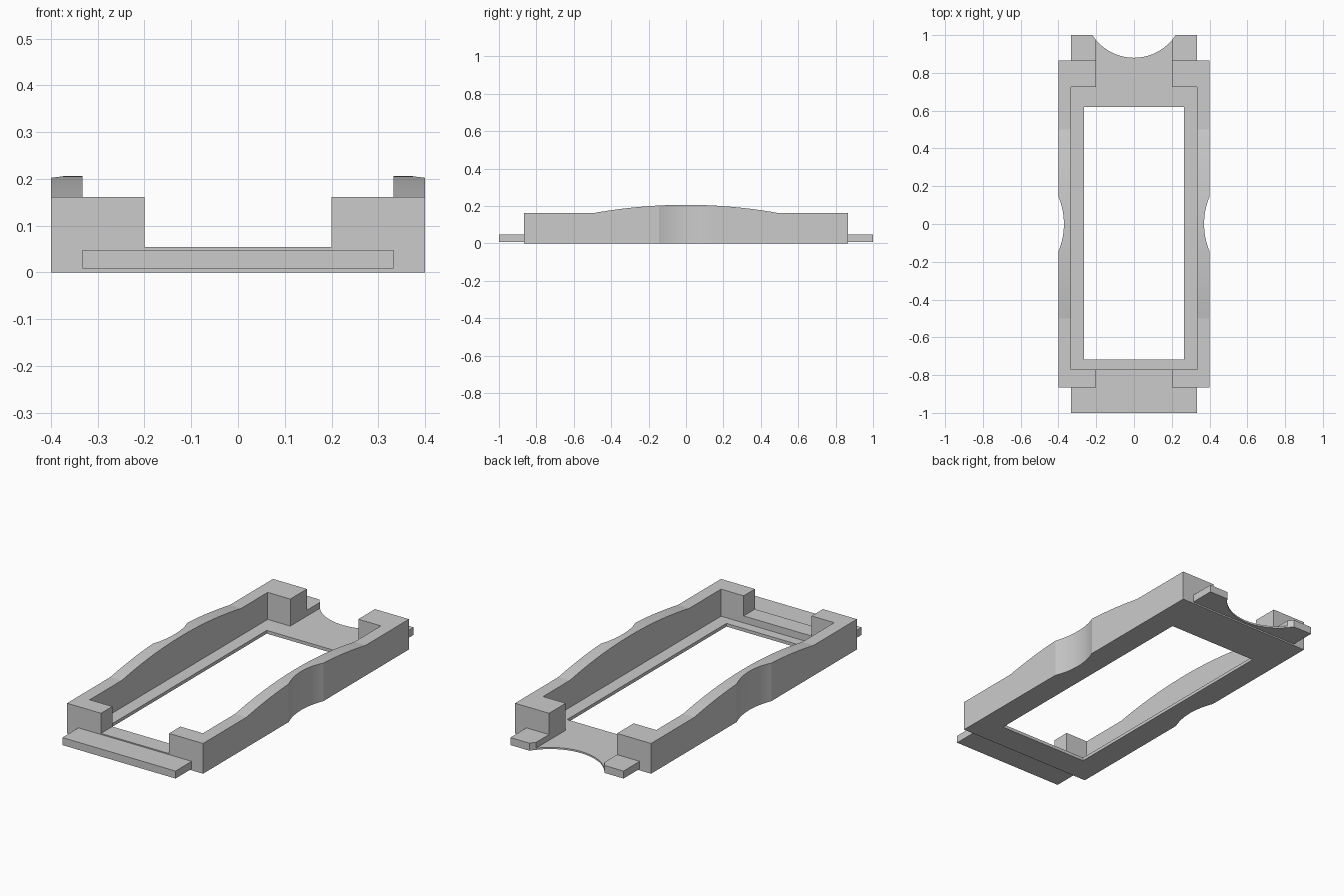
import bpy, bmesh, math

if "Cube" in bpy.data.objects:
    bpy.data.objects.remove(bpy.data.objects["Cube"], do_unlink=True)

grey = bpy.data.materials.new("plain grey")
grey.use_nodes = True
grey.diffuse_color = (0.6, 0.6, 0.6, 1)
grey.node_tree.nodes["Principled BSDF"].inputs["Base Color"].default_value = (0.6, 0.6, 0.6, 1)

# Main dimensions
OUT_X, IN_X, GAP_X = 0.40, 0.333, 0.20      # outer wall, inner wall, end opening
END_Y, FRONT_IN, BACK_IN = 0.865, -0.77, 0.725
WALL_Z, CROWN_Z, FLOOR_Z, SILL_Z = 0.161, 0.206, 0.017, 0.054
TAB_Z0, TAB_Z1 = 0.008, 0.048


def finish(name, bm):
    bmesh.ops.recalc_face_normals(bm, faces=bm.faces)
    mesh = bpy.data.meshes.new(name)
    bm.to_mesh(mesh)
    bm.free()
    mesh.materials.append(grey)
    obj = bpy.data.objects.new(name, mesh)
    bpy.context.collection.objects.link(obj)
    return obj


def extrude_up(bm, height):
    ext = bmesh.ops.extrude_face_region(bm, geom=bm.faces[:])
    verts = [g for g in ext["geom"] if isinstance(g, bmesh.types.BMVert)]
    bmesh.ops.translate(bm, verts=verts, vec=(0, 0, height))


def prism(name, outline, z0, z1):
    bm = bmesh.new()
    bm.faces.new([bm.verts.new((x, y, z0)) for x, y in outline])
    # keep the base face while extruding a copy upward
    top = [bm.verts.new((x, y, z1)) for x, y in outline]
    bm.verts.ensure_lookup_table()
    n = len(outline)
    bm.faces.new(top)
    for i in range(n):
        j = (i + 1) % n
        bm.faces.new((bm.verts[i], bm.verts[j], top[j], top[i]))
    return finish(name, bm)


def rect(x0, x1, y0, y1):
    return [(x0, y0), (x1, y0), (x1, y1), (x0, y1)]


def arc_drop(y, half, depth):
    """Height of a circular arc above its chord."""
    if abs(y) >= half:
        return 0.0
    r = (half * half + depth * depth) / (2 * depth)
    return math.sqrt(r * r - y * y) - (r - depth)


# Side walls: crowned top and a curved finger waist on the outside
WAIST, CROWN = 0.145, 0.5
half_ys = [WAIST * i / 8 for i in range(9)]
half_ys += [WAIST + (CROWN - WAIST) * i / 10 for i in range(1, 11)] + [END_Y]
ys = [-y for y in reversed(half_ys[1:])] + half_ys


def side_wall(name, side):
    bm = bmesh.new()
    rings = []
    for y in ys:
        outer = OUT_X - arc_drop(y, WAIST, 0.029)
        top = WALL_Z + arc_drop(y, CROWN, CROWN_Z - WALL_Z)
        section = [(IN_X, 0), (outer, 0), (outer, top), (IN_X, top)]
        rings.append([bm.verts.new((side * x, y, z)) for x, z in section])
    for a, b in zip(rings, rings[1:]):
        for i in range(4):
            j = (i + 1) % 4
            bm.faces.new((a[i], a[j], b[j], b[i]))
    bm.faces.new(rings[0])
    bm.faces.new(rings[-1])
    obj = finish(name, bm)
    bpy.ops.object.select_all(action='DESELECT')
    obj.select_set(True)
    bpy.context.view_layer.objects.active = obj
    bpy.ops.object.shade_smooth_by_angle(angle=math.radians(5))


# Thin floor frame around the window opening
bm = bmesh.new()
outer = [bm.verts.new((x, y, 0)) for x, y in rect(-IN_X, IN_X, FRONT_IN, END_Y)]
inner = [bm.verts.new((x, y, 0)) for x, y in rect(-0.265, 0.265, -0.718, 0.62)]
for i in range(4):
    j = (i + 1) % 4
    bm.faces.new((outer[i], outer[j], inner[j], inner[i]))
base = bmesh.ops.duplicate(bm, geom=bm.faces[:])
extrude_faces = [g for g in base["geom"] if isinstance(g, bmesh.types.BMFace)]
ext = bmesh.ops.extrude_face_region(bm, geom=extrude_faces)
bmesh.ops.translate(bm, vec=(0, 0, FLOOR_Z),
                    verts=[g for g in ext["geom"] if isinstance(g, bmesh.types.BMVert)])
bmesh.ops.delete(bm, geom=[f for f in extrude_faces if f.is_valid], context='FACES_ONLY')
bmesh.ops.remove_doubles(bm, verts=bm.verts[:], dist=1e-5)
finish("floor_frame", bm)

# Front sill and front tab
prism("front_sill", rect(-GAP_X, GAP_X, -END_Y, FRONT_IN), 0, SILL_Z)
prism("front_tab", rect(-IN_X, IN_X, -1, -END_Y), TAB_Z0, TAB_Z1)

# Rear scoop: circle through (0, 0.88) and (+-0.22, 1)
R = (0.22 ** 2 + 0.12 ** 2) / 0.24


def scoop(x):
    return 0.88 + R - math.sqrt(R * R - x * x)


arc = [(GAP_X * (1 - i / 12), scoop(GAP_X * (1 - i / 12))) for i in range(25)]
prism("rear_lip", [(-GAP_X, END_Y), (GAP_X, END_Y)] + arc, TAB_Z0, FLOOR_Z)

# Mirrored parts
for side, label in ((1, "left"), (-1, "right")):
    side_wall(label + "_side_wall", side)
    x0, x1 = side * GAP_X, side * IN_X
    prism(label + "_front_post", rect(x0, x1, -END_Y, FRONT_IN), 0, WALL_Z)
    prism(label + "_rear_post", rect(x0, x1, BACK_IN, END_Y), FLOOR_Z, WALL_Z)
    tab = [(x0, END_Y), (x1, END_Y), (x1, 1)]
    tab += [(side * x, scoop(x)) for x in (0.22, 0.21, GAP_X)]
    prism(label + "_rear_tab", tab, TAB_Z0, TAB_Z1)
